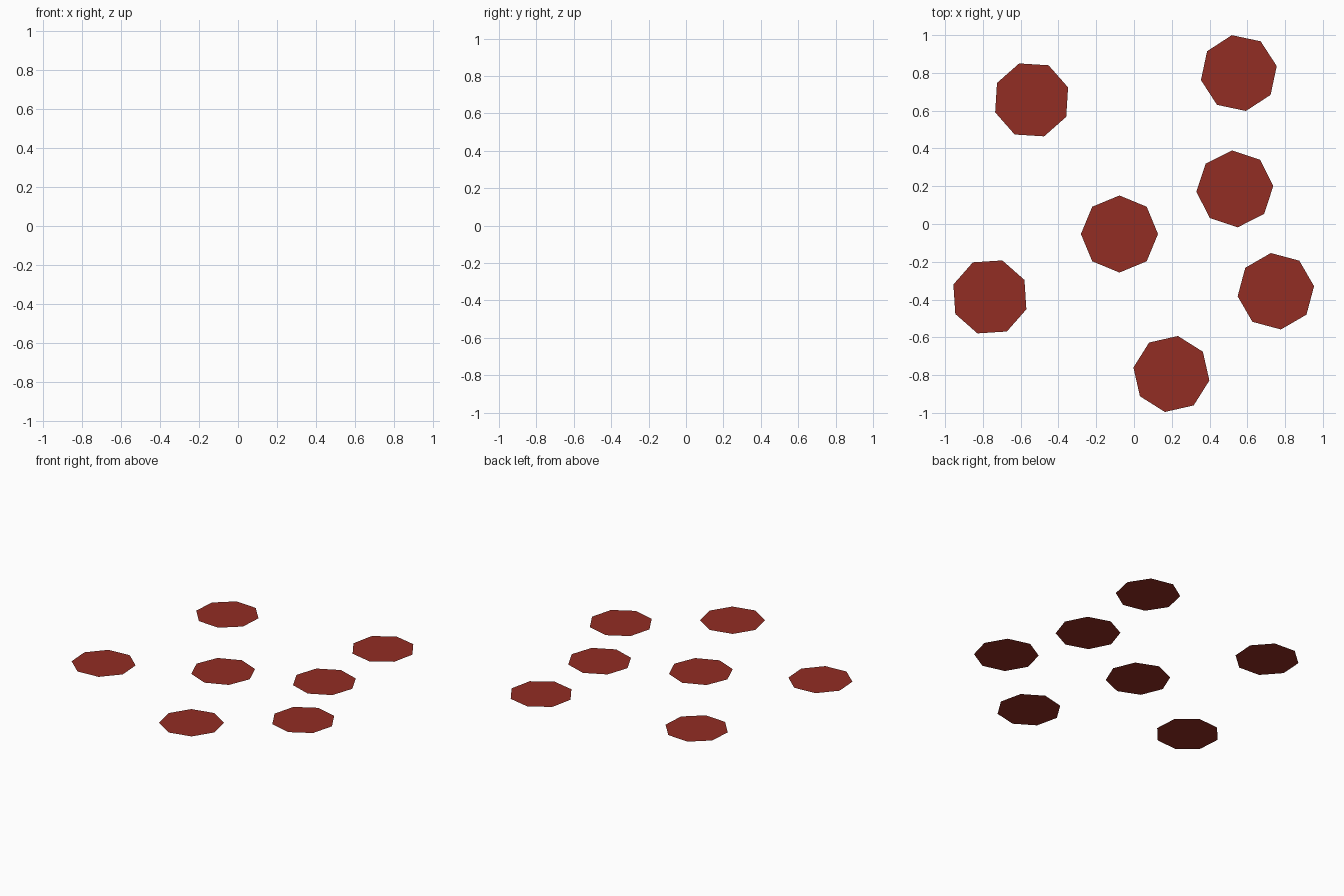
import bpy, bmesh, math

if "Cube" in bpy.data.objects:
    bpy.data.objects.remove(bpy.data.objects["Cube"])

RADIUS, Z = 0.204, 0.012

mat = bpy.data.materials.new("brick red")
mat.diffuse_color = (0.29, 0.026, 0.017, 1)
mat.use_nodes = True
mat.node_tree.nodes["Principled BSDF"].inputs["Base Color"].default_value = mat.diffuse_color

# Flat octagonal discs: centre x, centre y, turn in degrees
DISCS = [(-0.077, -0.053, 0), (0.555, 0.799, 10.5), (0.534, 0.186, 4.2),
         (0.751, -0.356, 7.5), (0.198, -0.794, -9.7),
         (-0.542, 0.657, 18.9), (-0.763, -0.386, 26.2)]

for i, (x, y, turn) in enumerate(DISCS):
    me = bpy.data.meshes.new(f"disc_{i + 1}")
    bm = bmesh.new()
    bmesh.ops.create_circle(bm, cap_ends=True, segments=8, radius=RADIUS)
    for f in bm.faces:
        f.normal_update()
        if f.normal.z < 0:
            f.normal_flip()
    bm.to_mesh(me)
    bm.free()
    me.materials.append(mat)
    ob = bpy.data.objects.new(f"disc_{i + 1}", me)
    ob.location = (x, y, Z)
    ob.rotation_euler.z = math.radians(turn)
    bpy.context.collection.objects.link(ob)
